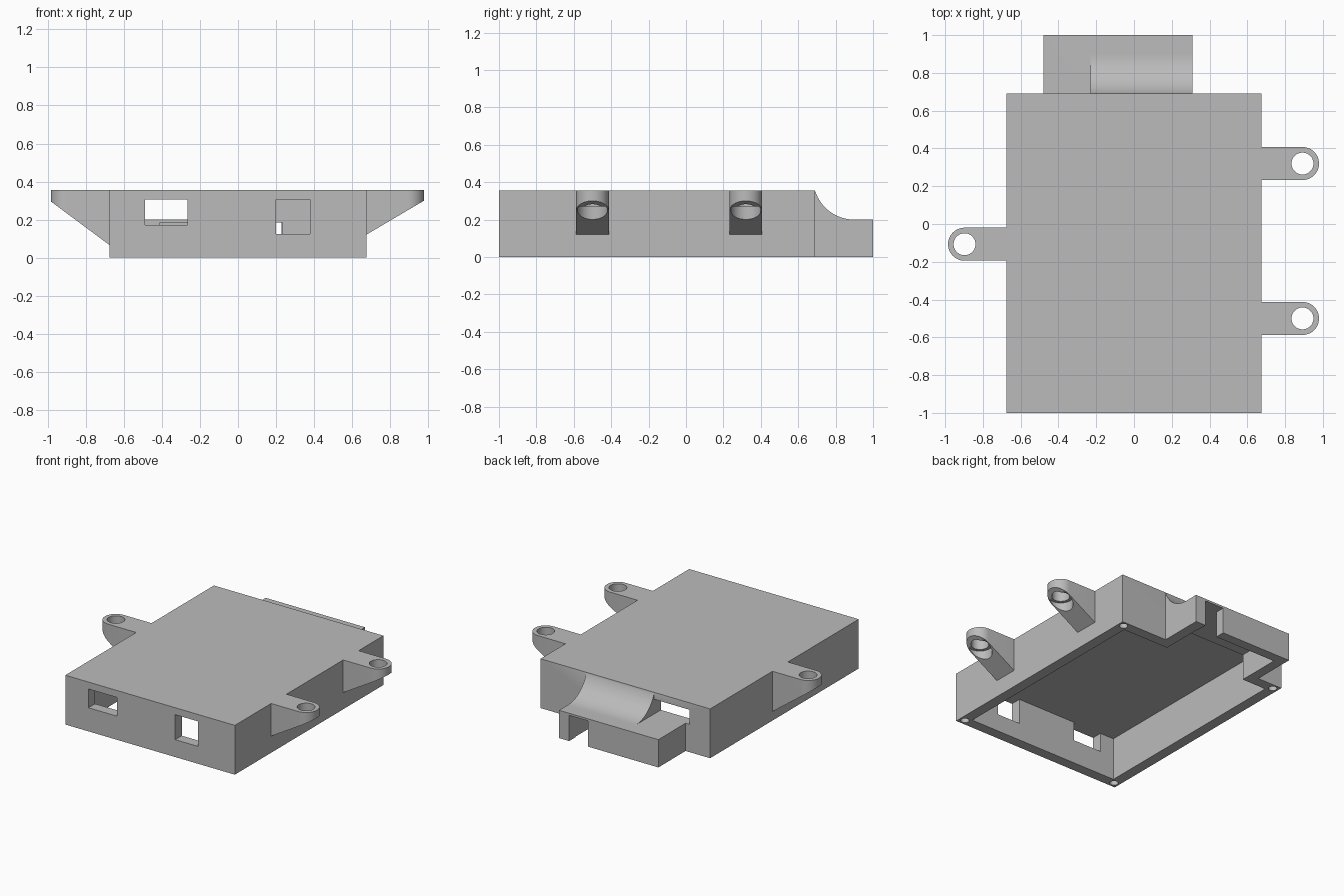
import bpy, bmesh, math
from mathutils import Vector

cube = bpy.data.objects.get("Cube")
if cube:
    bpy.data.objects.remove(cube, do_unlink=True)

grey = bpy.data.materials.new("plain grey")
grey.use_nodes = True
colour = (0.5, 0.5, 0.5, 1)
grey.diffuse_color = colour
grey.node_tree.nodes["Principled BSDF"].inputs["Base Color"].default_value = colour


def prism(name, profile, push):
    """Extrude a closed planar outline along a vector."""
    bm = bmesh.new()
    face = bm.faces.new([bm.verts.new(p) for p in profile])
    grown = bmesh.ops.extrude_face_region(bm, geom=[face])["geom"]
    bmesh.ops.translate(bm, vec=Vector(push),
                        verts=[g for g in grown if isinstance(g, bmesh.types.BMVert)])
    bmesh.ops.recalc_face_normals(bm, faces=bm.faces)
    mesh = bpy.data.meshes.new(name)
    bm.to_mesh(mesh)
    bm.free()
    mesh.materials.append(grey)
    ob = bpy.data.objects.new(name, mesh)
    bpy.context.collection.objects.link(ob)
    return ob


def box(name, x0, x1, y0, y1, z0, z1):
    return prism(name, [(x0, y0, z0), (x1, y0, z0), (x1, y1, z0), (x0, y1, z0)],
                 (0, 0, z1 - z0))


def arc(cx, cy, r, start, end, steps):
    angles = [math.radians(start + (end - start) * i / steps) for i in range(steps + 1)]
    return [(cx + r * math.cos(a), cy + r * math.sin(a)) for a in angles]


def cylinder(name, x, y, r, z0, z1, sides=48):
    ring = arc(x, y, r, 0, 360, sides)[:-1]
    return prism(name, [(px, py, z0) for px, py in ring], (0, 0, z1 - z0))


def combine(target, tool, operation):
    mod = target.modifiers.new("combine", "BOOLEAN")
    mod.operation, mod.solver, mod.object = operation, "EXACT", tool
    bpy.context.view_layer.update()
    graph = bpy.context.evaluated_depsgraph_get()
    mesh = bpy.data.meshes.new_from_object(target.evaluated_get(graph))
    target.modifiers.clear()
    target.data = mesh
    bpy.data.objects.remove(tool, do_unlink=True)


TOP = 0.355
CEIL = 0.305

# Main shell and low rear housing
case = box("case_shell", -0.675, 0.675, -1, 0.69, 0, TOP)
combine(case, box("rear_housing", -0.48, 0.31, 0.6, 1, 0, 0.2), "UNION")

# Concave ramp joining the roof to the rear housing
start = 180 + math.degrees(math.asin(0.065 / 0.22))
curve = arc(0.9, 0.42, 0.22, start, 270, 20)
ramp = [(-0.23, y, z) for y, z in curve]
ramp += [(-0.23, 0.9, 0.19), (-0.23, 0.65, 0.19), (-0.23, 0.65, TOP)]
combine(case, prism("ramp", ramp, (0.54, 0, 0)), "UNION")

# Hollow interior, open underneath, with windows and a cable slot
for cut in [
    ("main_cavity", -0.6, 0.6, -0.925, 0.615, -0.1, CEIL),
    ("housing_cavity", -0.41, 0.235, 0.5, 0.93, -0.1, 0.185),
    ("wide_front_window", -0.49, -0.265, -1.1, -0.9, 0.17, CEIL),
    ("tall_front_window", 0.2, 0.38, -1.1, -0.9, 0.125, CEIL),
    ("rear_window", -0.51, -0.23, 0.6, 0.8, 0.2, CEIL),
    ("cable_slot", 0.08, 0.23, 0.9, 1.1, -0.1, 0.185),
]:
    combine(case, box(*cut), "DIFFERENCE")

# Screw holes in the bottom rim
for x in (-0.635, 0.635):
    for y in (-0.96, 0.65):
        combine(case, cylinder("screw_hole", x, y, 0.028, -0.05, 0.15, 24), "DIFFERENCE")


# Mounting ears: rounded ends, sloping undersides, counterbored holes
def ear(name, side, y, reach, root_z, tip_z):
    tip = reach + 0.0875
    outline = [(0.65, y - 0.0875)] + arc(reach, y, 0.0875, -90, 90, 24) + [(0.65, y + 0.0875)]
    body = prism(name, [(side * px, py, 0) for px, py in outline], (0, 0, TOP))
    slope = (tip_z - root_z) / (tip - 0.675)
    wedge = [(0.6, -0.2), (1.1, -0.2), (1.1, root_z + slope * 0.425), (0.6, root_z - slope * 0.075)]
    combine(body, prism("wedge", [(side * px, y - 0.2, pz) for px, pz in wedge], (0, 0.4, 0)),
            "DIFFERENCE")
    for r, top in ((0.08, 0.27), (0.058, 0.5)):
        combine(body, cylinder("bore", side * reach, y, r, -0.1, top), "DIFFERENCE")
    # Trim the root flush with the shell wall
    combine(body, box("root_trim", -0.675, 0.675, -1, 0.69, -0.1, 0.5), "DIFFERENCE")
    return body


parts = [case,
         ear("left_rear_ear", 1, 0.32, 0.892, 0.12, 0.3),
         ear("left_front_ear", 1, -0.5, 0.892, 0.12, 0.3),
         ear("right_ear", -1, -0.107, 0.897, 0.065, 0.295)]

bpy.ops.object.select_all(action="DESELECT")
for ob in parts:
    ob.select_set(True)
bpy.context.view_layer.objects.active = case
bpy.ops.object.shade_smooth_by_angle(angle=math.radians(30))
